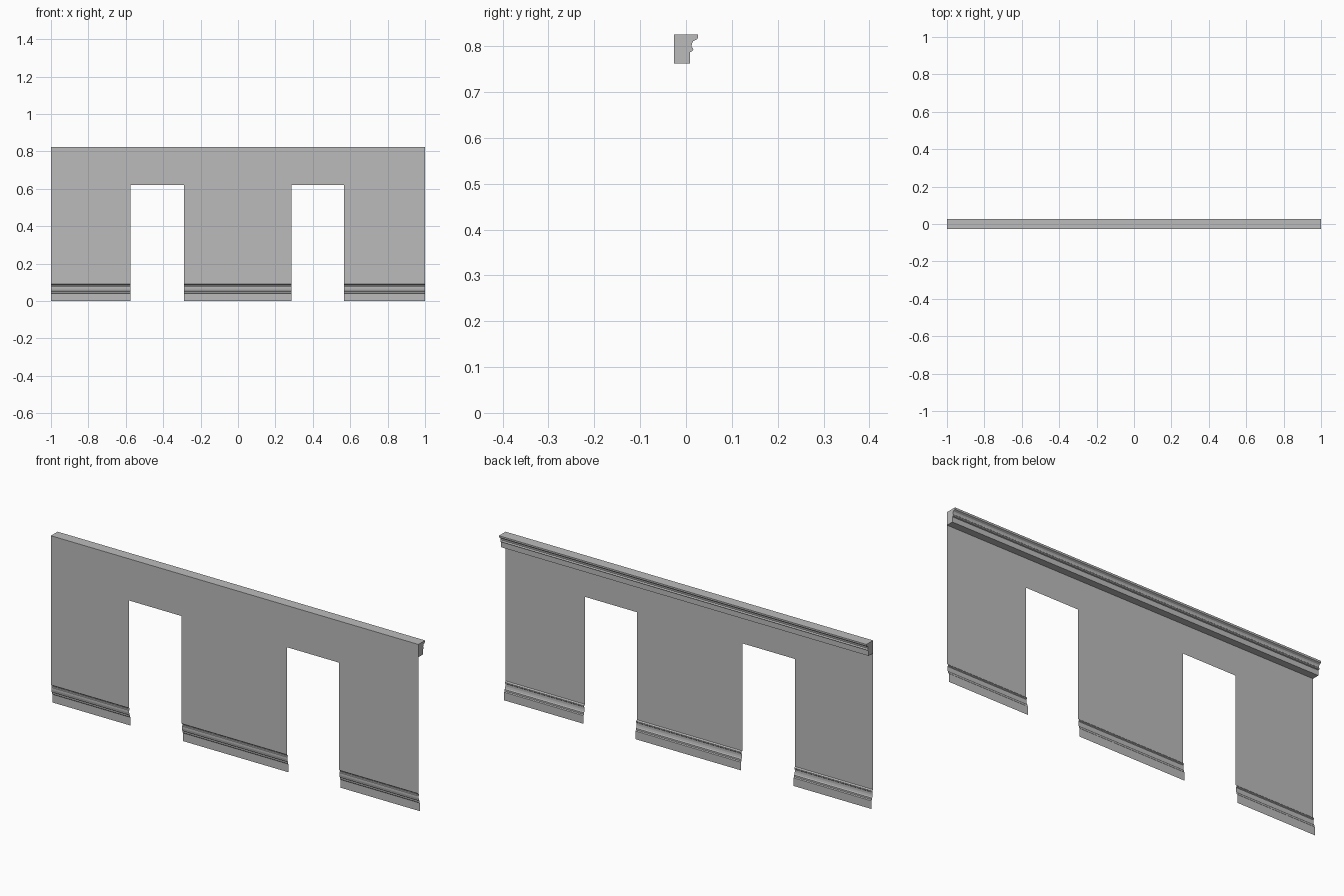
import bpy
import bmesh

cube = bpy.data.objects.get("Cube")
if cube:
    bpy.data.objects.remove(cube, do_unlink=True)

plaster = bpy.data.materials.new("plain_grey")
plaster.use_nodes = True
GREY = (0.5, 0.5, 0.5, 1)
plaster.diffuse_color = GREY
plaster.node_tree.nodes["Principled BSDF"].inputs["Base Color"].default_value = GREY

WALL_Y = -0.026
DOOR_TOP = 0.62
CROWN_BOTTOM = 0.762


def sweep(name, profile, spans, closed=False):
    """Sweep a (y, z) profile along x over each span; closed profiles get end caps."""
    bm = bmesh.new()
    for x0, x1 in spans:
        a = [bm.verts.new((x0, y, z)) for y, z in profile]
        b = [bm.verts.new((x1, y, z)) for y, z in profile]
        n = len(profile)
        for i in range(n if closed else n - 1):
            j = (i + 1) % n
            bm.faces.new((a[i], a[j], b[j], b[i]))
        if closed:
            bm.faces.new(a)
            bm.faces.new(b)
    bmesh.ops.remove_doubles(bm, verts=bm.verts, dist=1e-5)
    if closed:
        bmesh.ops.recalc_face_normals(bm, faces=bm.faces)
    mesh = bpy.data.meshes.new(name)
    bm.to_mesh(mesh)
    bm.free()
    mesh.materials.append(plaster)
    obj = bpy.data.objects.new(name, mesh)
    bpy.context.collection.objects.link(obj)
    return obj


# Wall piers between the two doorways, and the header above them
piers = [(-1, -0.576), (-0.289, 0.285), (0.568, 1)]
baseboard_top = 0.091
sweep("wall_piers", [(WALL_Y, baseboard_top), (WALL_Y, DOOR_TOP)], piers)
sweep("wall_header", [(WALL_Y, DOOR_TOP), (WALL_Y, CROWN_BOTTOM)], [(-1, 1)])

# Moulded baseboard: flat plinth, step, cove and top bead, open at the front
baseboard = [(0.012, 0), (0.012, 0.040), (0.008, 0.044), (0.008, 0.052),
             (0.005, 0.056), (0.003, 0.066), (0.003, 0.078), (0.006, 0.081),
             (0.006, 0.086), (0.003, 0.089), (0, baseboard_top)]
sweep("baseboard", [(WALL_Y + d, z) for d, z in baseboard], piers)

# Solid crown moulding along the top of the back
crown = [(WALL_Y, CROWN_BOTTOM), (0.009, CROWN_BOTTOM), (0.009, 0.787),
         (0.014, 0.789), (0.016, 0.793), (0.014, 0.797), (0.012, 0.799),
         (0.013, 0.806), (0.016, 0.811), (0.022, 0.814), (0.025, 0.816),
         (0.026, 0.819), (0.026, 0.825), (WALL_Y, 0.825)]
sweep("crown_moulding", crown, [(-1, 1)], closed=True)
